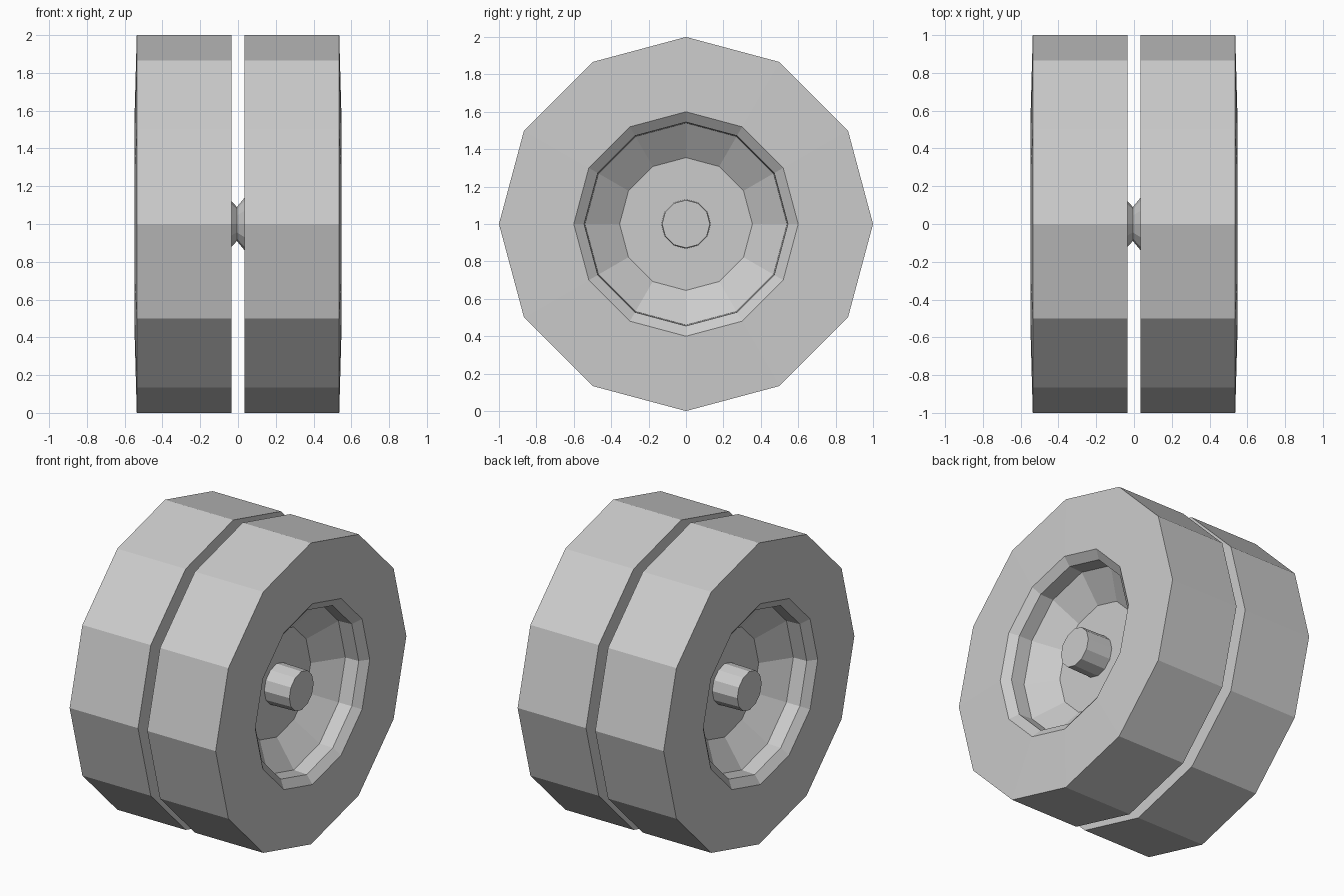
import bpy
import bmesh
from math import sin, cos, tau

cube = bpy.data.objects.get("Cube")
if cube:
    bpy.data.objects.remove(cube, do_unlink=True)

SIDES = 12
GREY = (0.6, 0.6, 0.6, 1.0)

# Single plain grey material
grey = bpy.data.materials.new("plain grey")
grey.use_nodes = True
grey.diffuse_color = GREY
grey.node_tree.nodes["Principled BSDF"].inputs["Base Color"].default_value = GREY


def lathe(name, profile, mirror=False):
    """Spin (x, radius) points round the wheel axis and cap both ends."""
    bm = bmesh.new()
    side = -1 if mirror else 1
    rings = [[bm.verts.new((side * x, r * sin(i * tau / SIDES), 1 + r * cos(i * tau / SIDES)))
              for i in range(SIDES)] for x, r in profile]
    for a, b in zip(rings, rings[1:]):
        for i in range(SIDES):
            j = (i + 1) % SIDES
            bm.faces.new((a[i], a[j], b[j], b[i]))
    bm.faces.new(rings[0])
    bm.faces.new(rings[-1])
    bmesh.ops.recalc_face_normals(bm, faces=bm.faces)
    mesh = bpy.data.meshes.new(name)
    bm.to_mesh(mesh)
    bm.free()
    mesh.materials.append(grey)
    obj = bpy.data.objects.new(name, mesh)
    bpy.context.collection.objects.link(obj)
    return obj


# Wheel: flat inner side, tread, bulged sidewall, bevelled lip, well, dish, floor
wheel = [(0.034, 0.1), (0.034, 1.0), (0.536, 1.0), (0.547, 0.6), (0.505, 0.545),
         (0.41, 0.54), (0.285, 0.355), (0.285, 0.1)]
# Axle stub standing out of the dish
stub = [(0.2, 0.134), (0.466, 0.128)]

for label, mirror in (("left", False), ("right", True)):
    lathe(label + "_wheel", wheel, mirror)
    lathe(label + "_axle_stub", stub, mirror)

# Pinched spool joining the two wheels
lathe("axle_spool", [(-0.06, 0.15), (-0.006, 0.09), (0.06, 0.17)])
